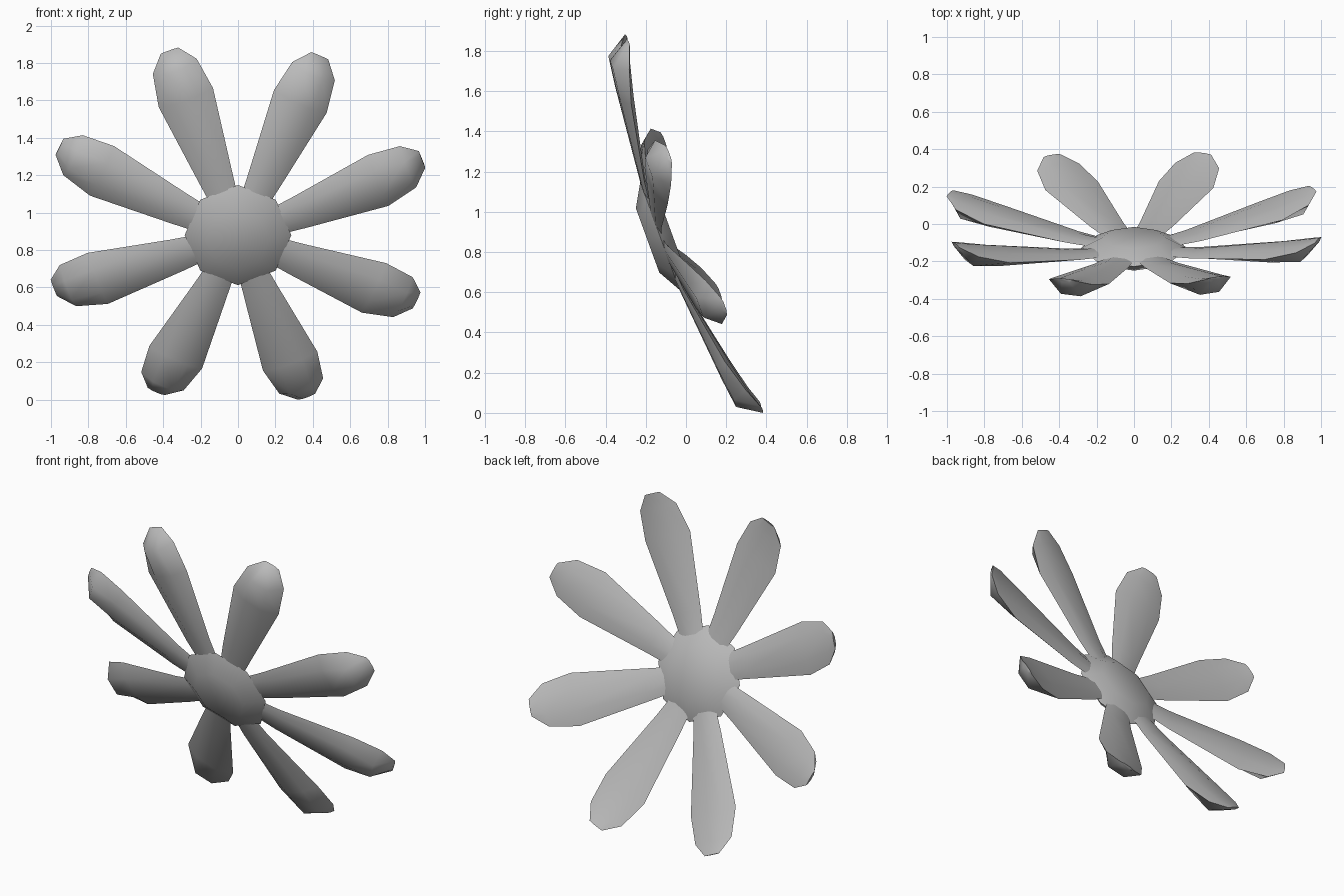
import bpy
import bmesh
from math import radians
from mathutils import Matrix

cube = bpy.data.objects.get("Cube")
if cube:
    bpy.data.objects.remove(cube, do_unlink=True)

grey = bpy.data.materials.new("plain grey")
grey.use_nodes = True
colour = (0.5, 0.5, 0.5, 1)
grey.diffuse_color = colour
grey.node_tree.nodes["Principled BSDF"].inputs["Base Color"].default_value = colour

# The whole flower leans forward at the top
LEAN = Matrix.Translation((0, -0.13, 0.88)) @ Matrix.Rotation(radians(110), 4, "X")


def loft(name, rings, matrix):
    """Skin a list of closed rings, cap both ends and smooth the result."""
    bm = bmesh.new()
    loops = [[bm.verts.new(p) for p in ring] for ring in rings]
    for a, b in zip(loops, loops[1:]):
        for i in range(len(a)):
            j = (i + 1) % len(a)
            bm.faces.new((a[i], a[j], b[j], b[i]))
    bm.faces.new(loops[0])
    bm.faces.new(loops[-1])
    bmesh.ops.recalc_face_normals(bm, faces=bm.faces)
    bm.transform(matrix)
    mesh = bpy.data.meshes.new(name)
    bm.to_mesh(mesh)
    bm.free()
    mesh.materials.append(grey)
    obj = bpy.data.objects.new(name, mesh)
    bpy.context.collection.objects.link(obj)
    bpy.ops.object.select_all(action="DESELECT")
    obj.select_set(True)
    bpy.context.view_layer.objects.active = obj
    bpy.ops.object.shade_smooth_by_angle(angle=radians(50))
    return obj


# Flattened eight-sided centre: radius and depth of each ring
def octagon(radius, depth):
    return [Matrix.Rotation(radians(45 * i), 3, "Z").col[0] * radius
            + Matrix.Identity(3).col[2] * depth for i in range(8)]


loft("flower_centre",
     [octagon(0.17, 0.065), octagon(0.285, 0.0), octagon(0.17, -0.06)], LEAN)

# Petal stations: distance out, half width, then depth of front, edge and back
STATIONS = [
    (0.12, 0.065, 0.015, 0.0, -0.015),
    (0.35, 0.095, -0.005, -0.02, -0.03),
    (0.80, 0.155, -0.045, -0.09, -0.115),
    (0.97, 0.125, -0.065, -0.14, -0.155),
    (1.05, 0.050, -0.165, -0.18, -0.185),
]


def petal_ring(out, half, front, edge, back):
    inner = half * 0.45
    return [(out, -half, edge), (out, -inner, front), (out, inner, front),
            (out, half, edge), (out, inner, back), (out, -inner, back)]


# Eight petals, evenly spaced and swept back toward their tips
for k in range(8):
    turn = Matrix.Rotation(radians(20.4 + 45 * k), 4, "Z")
    loft(f"petal_{k + 1}", [petal_ring(*s) for s in STATIONS], LEAN @ turn)
